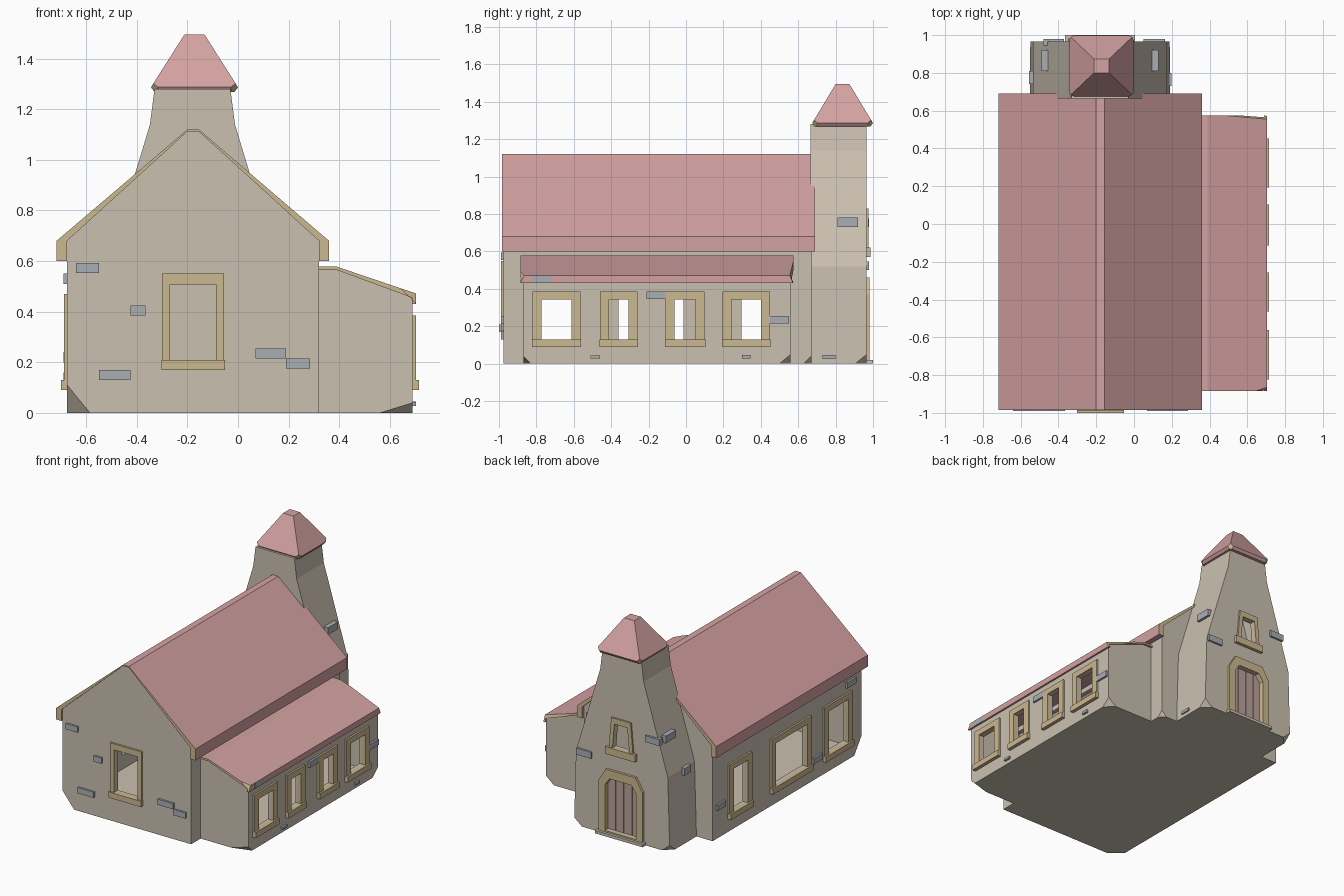
import bpy, bmesh
from mathutils import Vector

if "Cube" in bpy.data.objects:
    bpy.data.objects.remove(bpy.data.objects["Cube"])


def mat(name, rgb):
    m = bpy.data.materials.new(name)
    m.diffuse_color = (*rgb, 1)
    m.use_nodes = True
    m.node_tree.nodes["Principled BSDF"].inputs["Base Color"].default_value = m.diffuse_color
    return m


WALL = mat("plaster", (0.60, 0.53, 0.44))
ROOF = mat("roof_tile", (0.66, 0.36, 0.36))
TRIM = mat("trim", (0.60, 0.48, 0.28))
STONE = mat("stone", (0.40, 0.43, 0.46))
DOOR = mat("door_wood", (0.50, 0.36, 0.33))


def finish(name, bm, *mats):
    bmesh.ops.recalc_face_normals(bm, faces=bm.faces)
    me = bpy.data.meshes.new(name)
    bm.to_mesh(me)
    bm.free()
    ob = bpy.data.objects.new(name, me)
    bpy.context.collection.objects.link(ob)
    for m in mats:
        me.materials.append(m)
    return ob


def place(axis, p, d):
    return (p[0], d, p[1]) if axis == 'y' else (d, p[0], p[1])


def prism(name, pts, axis, a, b, *mats):
    """Extrude a profile along x or y; a second material goes on the ends."""
    bm = bmesh.new()
    A = [bm.verts.new(place(axis, p, a)) for p in pts]
    B = [bm.verts.new(place(axis, p, b)) for p in pts]
    n = len(pts)
    for ends in (A, B):
        bm.faces.new(ends).material_index = 1 if len(mats) > 1 else 0
    for i in range(n):
        j = (i + 1) % n
        bm.faces.new((A[i], A[j], B[j], B[i]))
    return finish(name, bm, *mats)


def rect(u0, u1, v0, v1):
    return [(u0, v0), (u1, v0), (u1, v1), (u0, v1)]


def ring(name, outer, inner, axis, a, b, m):
    """Frame between two matching outlines."""
    bm = bmesh.new()
    L = [[bm.verts.new(place(axis, p, d)) for p in pts]
         for pts, d in ((outer, a), (outer, b), (inner, b), (inner, a))]
    n = len(outer)
    for k in range(4):
        P, Q = L[k], L[(k + 1) % 4]
        for i in range(n):
            j = (i + 1) % n
            bm.faces.new((P[i], P[j], Q[j], Q[i]))
    return finish(name, bm, m)


def chip(ob, corner, size):
    """Slice off a corner; size holds the signed inward offsets."""
    bm = bmesh.new()
    bm.from_mesh(ob.data)
    no = Vector([-1 / s for s in size]).normalized()
    bmesh.ops.bisect_plane(bm, geom=bm.verts[:] + bm.edges[:] + bm.faces[:],
                           plane_co=Vector(corner) + Vector((size[0], 0, 0)),
                           plane_no=no, clear_outer=True)
    edges = [e for e in bm.edges if e.is_boundary]
    for f in bmesh.ops.holes_fill(bm, edges=edges, sides=0)["faces"]:
        f.material_index = len(ob.data.materials) - 1
    bmesh.ops.recalc_face_normals(bm, faces=bm.faces)
    bm.to_mesh(ob.data)
    bm.free()


def cut(ob, cutters):
    for c in cutters:
        c.hide_render = True
        md = ob.modifiers.new("cut", 'BOOLEAN')
        md.operation, md.solver, md.object = 'DIFFERENCE', 'EXACT', c
    dg = bpy.context.evaluated_depsgraph_get()
    me = bpy.data.meshes.new_from_object(ob.evaluated_get(dg))
    ob.modifiers.clear()
    ob.data = me
    for c in cutters:
        bpy.data.objects.remove(c)


def window(name, axis, wall, s, u0, u1, v0, v1, m):
    """Frame with a sill; returns the cutter for its opening."""
    hole = rect(u0 + m, u1 - m, v0 + .04, v1 - .042)
    ring(name + "_frame", rect(u0, u1, v0 + .01, v1), hole, axis,
         wall - s * .012, wall + s * .013, TRIM)
    prism(name + "_sill", rect(u0 - .003, u1 + .003, v0, v0 + .04), axis,
          wall - s * .01, wall + s * .025, TRIM)
    return prism("cutter", hole, axis, wall - s * .08, wall + s * .08)


def brick(axis, wall, s, u0, u1, v0, v1):
    prism("wall_brick", rect(u0, u1, v0, v1), axis, wall - s * .02, wall + s * .014, STONE)


# nave: gabled hall, hollow and open under the roof
nave = prism("nave_walls", [(-.675, 0), (.32, 0), (.32, .68), (-.155, 1.112),
                            (-.2, 1.112), (-.675, .68)], 'y', -.975, .67, WALL)
chip(nave, (-.675, -.975, 0), (.09, .08, .11))
chip(nave, (.32, .67, 0), (-.04, -.04, .04))
cuts = [prism("cutter", rect(-.645, .29, .03, 1.3), 'y', -.945, .64),
        prism("cutter", rect(.25, .40, .03, .53), 'y', -.84, .53),
        window("front_window", 'y', -.975, -1, -.30, -.055, .17, .55, .032)]
for i, (a, b) in enumerate([(-.86, -.55), (-.41, .035), (.25, .50)]):
    cuts.append(window(f"left_window_{i+1}", 'x', -.675, -1, a, b, .09, .47, .048))
cut(nave, cuts)
prism("nave_roof", [(-.717, .6), (-.717, .68), (-.2, 1.12), (-.155, 1.12), (.36, .68), (.36, .6),
                    (.32, .6), (.32, .68), (-.155, 1.112), (-.2, 1.112), (-.675, .68), (-.675, .6)],
      'y', -.985, .69, ROOF, TRIM)

# side aisle with a lean-to roof
aisle = prism("aisle_walls", [(.31, 0), (.69, 0), (.69, .455), (.39, .567), (.31, .567)],
              'y', -.87, .56, WALL)
chip(aisle, (.69, -.87, 0), (-.13, .04, .04))
chip(aisle, (.69, .56, 0), (-.06, -.06, .05))
cuts = [prism("cutter", rect(.2, .66, .03, .8), 'y', -.84, .53)]
for i, (a, b) in enumerate([(-.82, -.565), (-.46, -.26), (-.11, .1), (.195, .45)]):
    cuts.append(window(f"right_window_{i+1}", 'x', .69, 1, a, b, .09, .385, .048))
cut(aisle, cuts)
aroof = prism("aisle_roof", [(.315, .578), (.39, .578), (.703, .472), (.703, .43), (.688, .43),
                             (.688, .455), (.39, .565), (.315, .565)], 'y', -.885, .575, ROOF, TRIM)
chip(aroof, (.703, -.885, .472), (-.04, .02, -.04))
chip(aroof, (.703, .575, .472), (-.09, -.02, -.05))

# tower, symmetric about x = CX
CX = -.18


def mirrored(half):
    return [(CX + w, z) for w, z in half] + [(CX - w, z) for w, z in reversed(half)]


tower = prism("tower_walls", mirrored([(.37, 0), (.355, .52), (.168, 1.14), (.15, 1.28)]),
              'y', .665, .965, WALL)
for s in (-1, 1):
    chip(tower, (CX + s * .37, .965, 0), (-s * .06, -.06, .05))
arch_out = mirrored([(.17, .015), (.17, .37), (.115, .46)])
arch_in = mirrored([(.12, .03), (.12, .35), (.085, .40)])
win_out = mirrored([(.095, .60), (.075, .83)])
win_in = mirrored([(.065, .62), (.05, .79)])
cut(tower, [prism("cutter", mirrored([(.335, .03), (.32, .5), (.135, 1.13), (.12, 1.25)]), 'y', .695, .935),
            prism("cutter", arch_in, 'y', .9, 1.0),
            prism("cutter", win_in, 'y', .9, 1.0)])
ring("door_frame", arch_out, arch_in, 'y', .95, .982, TRIM)
ring("tower_window_frame", win_out, win_in, 'y', .95, .977, TRIM)
prism("tower_window_sill", rect(CX - .115, CX + .115, .57, .62), 'y', .955, .987, TRIM)
prism("door_step", rect(CX - .185, CX + .185, 0, .02), 'y', .95, 1.0, WALL)
for i in range(4):
    x = CX - .13 + i * .065
    prism("door_plank", rect(x, x + .061, .025, .42), 'y', .925, .945, DOOR)

# tower cap: flared pyramid with chipped corners
bm = bmesh.new()
loops = [[bm.verts.new((-.172 + hx * a, .837 + hy * b, z))
          for a, b in ((-1, -1), (1, -1), (1, 1), (-1, 1))]
         for z, hx, hy in ((1.268, .158, .15), (1.287, .172, .162), (1.495, .04, .037))]
bm.faces.new(loops[0])
bm.faces.new(loops[2])
for P, Q in zip(loops, loops[1:]):
    for i in range(4):
        bm.faces.new((P[i], P[(i + 1) % 4], Q[(i + 1) % 4], Q[i]))
cap = finish("tower_roof", bm, ROOF, TRIM)
for a in (-1, 1):
    for b in (-1, 1):
        chip(cap, (-.172 + a * .172, .837 + b * .162, 1.275), (-a * .035, -b * .035, .06))

# scattered wall stones: (axis, wall, side, u0, u1, z0, z1)
for spec in [
    ('y', -.975, -1, -.64, -.55, .553, .593), ('y', -.975, -1, -.425, -.365, .385, .425),
    ('y', -.975, -1, -.55, -.425, .13, .17), ('y', -.975, -1, .07, .19, .215, .255),
    ('y', -.975, -1, .19, .285, .175, .215),
    ('x', .69, 1, -.82, -.72, .43, .472), ('x', .69, 1, -.21, -.11, .345, .385),
    ('x', .69, 1, .45, .55, .215, .255), ('x', .69, 1, -.51, -.46, .027, .043),
    ('x', .69, 1, .30, .345, .027, .045),
    ('x', -.675, -1, -.90, -.80, .51, .55), ('x', -.675, -1, -.53, -.43, .12, .16),
    ('x', -.675, -1, .54, .63, .20, .24),
    ('x', .185, 1, .73, .80, .025, .045), ('x', .115, 1, .81, .92, .73, .78),
    ('x', -.475, -1, .81, .92, .73, .78), ('x', -.543, -1, .74, .81, .48, .53),
    ('y', .965, 1, .05, .165, .50, .545), ('y', .965, 1, -.48, -.37, .73, .775),
]:
    brick(*spec)
